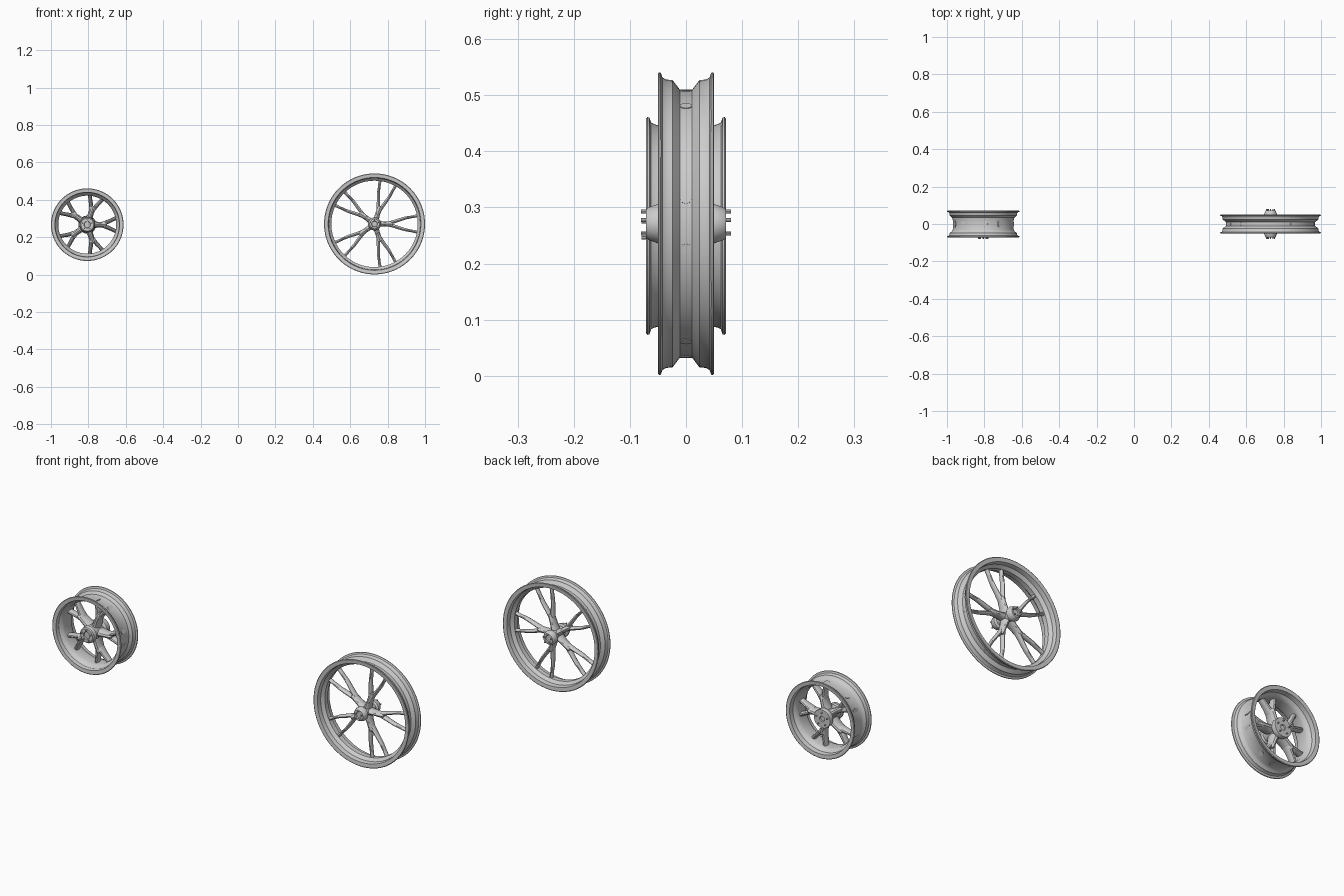
import bpy, bmesh, math
from mathutils import Vector, Matrix

cube = bpy.data.objects.get("Cube")
if cube:
    bpy.data.objects.remove(cube, do_unlink=True)

metal = bpy.data.materials.new("light grey metal")
metal.use_nodes = True
grey = (0.6, 0.6, 0.6, 1)
metal.diffuse_color = grey
metal.node_tree.nodes["Principled BSDF"].inputs["Base Color"].default_value = grey


def finish(name, bm, centre):
    bmesh.ops.recalc_face_normals(bm, faces=bm.faces)
    mesh = bpy.data.meshes.new(name)
    bm.to_mesh(mesh)
    bm.free()
    mesh.materials.append(metal)
    ob = bpy.data.objects.new(name, mesh)
    ob.location = centre
    bpy.context.collection.objects.link(ob)
    bpy.ops.object.select_all(action='DESELECT')
    ob.select_set(True)
    bpy.context.view_layer.objects.active = ob
    bpy.ops.object.shade_smooth_by_angle(angle=math.radians(35))
    return ob


def lathe(name, profile, centre, closed, steps=96):
    """Spin (radius, y) points around the y axis."""
    bm = bmesh.new()
    verts = [bm.verts.new((r, y, 0)) for r, y in profile]
    edges = [bm.edges.new(p) for p in zip(verts, verts[1:])]
    if closed:
        edges.append(bm.edges.new((verts[-1], verts[0])))
    bmesh.ops.spin(bm, geom=verts + edges, cent=(0, 0, 0), axis=(0, 1, 0),
                   angle=math.tau, steps=steps, use_duplicate=False)
    bmesh.ops.remove_doubles(bm, verts=bm.verts, dist=0.00005)
    return finish(name, bm, centre)


def catmull(a, b, c, d, t):
    return 0.5 * (2 * b + (c - a) * t + (2 * a - 5 * b + 4 * c - d) * t * t
                  + (3 * b - a - 3 * c + d) * t ** 3)


def sweep(bm, path, depth, side, turn, y0, sides=12, sub=4):
    """Rounded bar along (radius, offset, half width) points."""
    pts = [Vector(p) for p in path]
    ext = [2 * pts[0] - pts[1]] + pts + [2 * pts[-1] - pts[-2]]
    fine = [catmull(*ext[i:i + 4], k / sub) for i in range(len(pts) - 1) for k in range(sub)]
    fine.append(pts[-1])
    rings = []
    for i, p in enumerate(fine):
        d = fine[min(i + 1, len(fine) - 1)] - fine[max(i - 1, 0)]
        n = Vector((-d.y, d.x)).normalized()
        f = i / (len(fine) - 1)
        h = depth[0] + (depth[1] - depth[0]) * f
        ring = []
        for k in range(sides):
            a = math.tau * k / sides
            u, v = p.z * math.cos(a), h * math.sin(a)
            co = Vector((p.x + n.x * u, y0 + v, side * (p.y + n.y * u)))
            ring.append(bm.verts.new(turn @ co))
        rings.append(ring)
    for a, b in zip(rings, rings[1:]):
        for k in range(sides):
            j = (k + 1) % sides
            bm.faces.new((a[k], a[j], b[j], b[k]))
    bm.faces.new(rings[0])
    bm.faces.new(rings[-1])


def spokes(name, centre, trunk, branch, depths, y0=0.0):
    """Five forked spokes."""
    bm = bmesh.new()
    for i in range(5):
        turn = Matrix.Rotation(math.tau * i / 5, 3, 'Y')
        sweep(bm, trunk, depths[:2], 1, turn, y0)
        for side in (-1, 1):
            sweep(bm, branch, depths[1:], side, turn, y0)
    finish(name, bm, centre)


def bolts(name, centre, ring, y, size=0.0035, length=0.012):
    bm = bmesh.new()
    for i in range(5):
        a = math.tau * (i + 0.25) / 5
        spot = Matrix.Translation((ring * math.cos(a), y, ring * math.sin(a)))
        bmesh.ops.create_cone(bm, cap_ends=True, segments=8, radius1=size, radius2=size,
                              depth=length, matrix=spot @ Matrix.Rotation(math.pi / 2, 4, 'X'))
    finish(name, bm, centre)


def mirrored(half):
    return half + [(r, -y) for r, y in reversed(half)]


# Large narrow wheel
big = (0.73, 0, 0.271)
outer = mirrored([(0.267, 0.05), (0.27, 0.048), (0.269, 0.045), (0.261, 0.042),
                  (0.257, 0.036), (0.256, 0.024), (0.239, 0.011)])
inner = mirrored([(0.248, 0.048), (0.246, 0.04), (0.245, 0.026), (0.231, 0.012)])
lathe("large_rim", outer + inner[::-1], big, True)
lathe("large_hub", mirrored([(0, 0.066), (0.014, 0.066), (0.016, 0.071), (0.026, 0.071),
                             (0.029, 0.067), (0.035, 0.05), (0.034, 0.042),
                             (0.024, 0.036), (0.024, 0.018)]), big, False, 48)
spokes("large_spokes", big,
       [(0.015, 0, 0.017), (0.05, 0, 0.013), (0.09, 0, 0.014), (0.1, 0, 0.008)],
       [(0.07, 0.003, 0.009), (0.11, 0.014, 0.009), (0.16, 0.03, 0.008),
        (0.2, 0.038, 0.007), (0.236, 0.045, 0.009)], (0.028, 0.016, 0.011))
bolts("large_front_bolts", big, 0.022, -0.074)
bolts("large_back_bolts", big, 0.022, 0.074)

# Small wide wheel
small = (-0.806, 0, 0.267)
lathe("small_rim", [
    (0.191, 0.071), (0.194, 0.069), (0.193, 0.065), (0.184, 0.062), (0.181, 0.056),
    (0.179, 0.045), (0.166, 0.034), (0.163, 0.02), (0.163, -0.03), (0.168, -0.04),
    (0.179, -0.047), (0.181, -0.056), (0.184, -0.062), (0.193, -0.065), (0.194, -0.069),
    (0.191, -0.071), (0.173, -0.069), (0.17, -0.05), (0.158, -0.038), (0.155, -0.028),
    (0.155, 0.02), (0.158, 0.034), (0.17, 0.046), (0.173, 0.069)], small, True)
lathe("small_hub", [(0, -0.064), (0.016, -0.064), (0.018, -0.07), (0.034, -0.07),
                    (0.039, -0.066), (0.042, -0.048), (0.036, -0.042), (0.036, 0.02),
                    (0.046, 0.03), (0.048, 0.05), (0.046, 0.054), (0.014, 0.054),
                    (0.012, 0.048), (0, 0.048)], small, False, 48)
spokes("small_spokes", small,
       [(0.02, 0, 0.022), (0.06, 0, 0.015), (0.095, 0, 0.016), (0.105, 0, 0.009)],
       [(0.082, 0.006, 0.01), (0.11, 0.015, 0.011), (0.135, 0.027, 0.01),
        (0.16, 0.038, 0.011)], (0.035, 0.024, 0.018))
bolts("small_front_bolts", small, 0.026, -0.073)
bolts("small_back_bolts", small, 0.032, 0.056)
